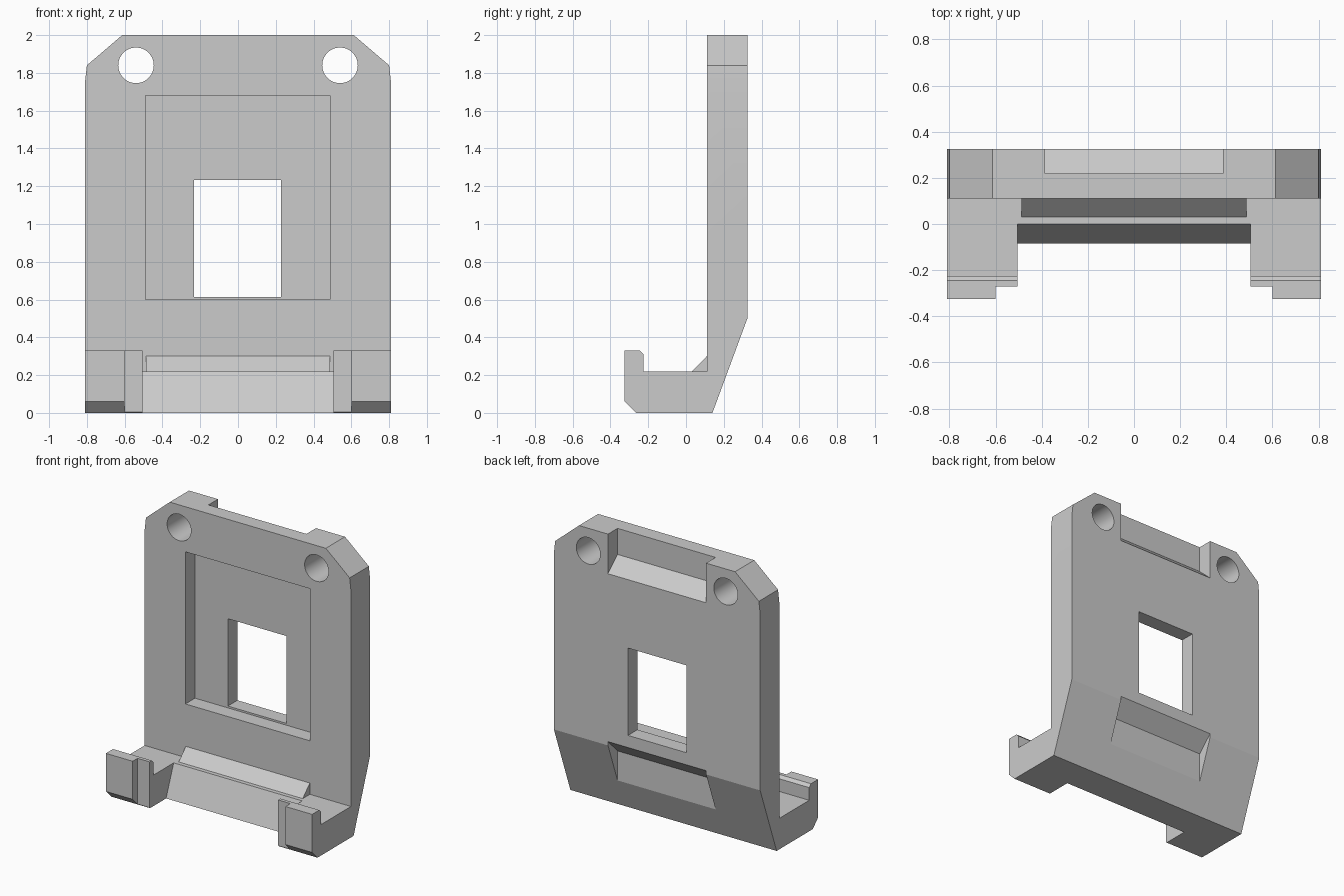
import bpy
import bmesh
from math import cos, sin, tau

cube = bpy.data.objects.get("Cube")
if cube:
    bpy.data.objects.remove(cube, do_unlink=True)

grey = bpy.data.materials.new("plain grey")
grey.use_nodes = True
grey.diffuse_color = (0.6, 0.6, 0.6, 1)
grey.node_tree.nodes["Principled BSDF"].inputs["Base Color"].default_value = (0.6, 0.6, 0.6, 1)


def prism(name, profile, axis, start, end):
    """Extrude a closed profile: (y, z) along x, or (x, z) along y."""
    place = {"x": lambda p, d: (d, p[0], p[1]),
             "y": lambda p, d: (p[0], d, p[1])}[axis]
    bm = bmesh.new()
    face = bm.faces.new([bm.verts.new(place(p, start)) for p in profile])
    new = bmesh.ops.extrude_face_region(bm, geom=[face])["geom"]
    shift = place((0, 0), end - start)
    bmesh.ops.translate(bm, vec=shift, verts=[v for v in new if isinstance(v, bmesh.types.BMVert)])
    bmesh.ops.recalc_face_normals(bm, faces=bm.faces)
    mesh = bpy.data.meshes.new(name)
    bm.to_mesh(mesh)
    bm.free()
    mesh.materials.append(grey)
    obj = bpy.data.objects.new(name, mesh)
    bpy.context.collection.objects.link(obj)
    return obj


def rect(x0, x1, z0, z1):
    return [(x0, z0), (x1, z0), (x1, z1), (x0, z1)]


def combine(tool, operation="DIFFERENCE"):
    """Apply a boolean to the bracket and drop the helper."""
    tool.hide_render = True
    mod = bracket.modifiers.new(tool.name, "BOOLEAN")
    mod.object, mod.operation, mod.solver = tool, operation, "EXACT"
    bpy.ops.object.modifier_apply(modifier=mod.name)
    bpy.data.objects.remove(tool, do_unlink=True)


# Body: upright plate, sloped heel and hooked foot
bracket = prism("bracket", [
    (-0.325, 0.06), (-0.265, 0), (0.14, 0), (0.325, 0.5), (0.325, 2), (0.11, 2),
    (0.11, 0.22), (-0.225, 0.22), (-0.225, 0.31), (-0.245, 0.33), (-0.325, 0.33)],
    "x", -0.81, 0.81)
bpy.context.view_layer.objects.active = bracket
bracket.select_set(True)

# Clipped upper corners
half = [(0.81, -0.1), (0.81, 1.75), (0.8, 1.84), (0.613, 2), (0.613, 2.1)]
outline = half + [(-x, z) for x, z in reversed(half)]
combine(prism("outline", outline, "y", -1, 1), "INTERSECT")

# Open gap between the two hooks, with a sloped lip
combine(prism("foot_gap", [(-0.6, -0.1), (-0.124, -0.1), (0, 0.22), (0, 0.5), (-0.6, 0.5)],
              "x", -0.505, 0.505))
# Step on the hook fronts
combine(prism("hook_step", rect(-0.6, 0.6, -0.1, 0.5), "y", -0.6, -0.27))

# Small sloped fillet where foot meets plate
combine(prism("fillet", [(0.03, 0.2), (0.03, 0.22), (0.11, 0.3), (0.15, 0.3), (0.15, 0.2)],
              "x", -0.487, 0.487), "UNION")

# Front recess and through window
combine(prism("recess", rect(-0.49, 0.487, 0.6, 1.68), "y", 0, 0.218))
combine(prism("window", rect(-0.232, 0.228, 0.613, 1.233), "y", 0, 0.6))

# Rear notches: sloped floor at the top, sloped ceiling at the heel
combine(prism("top_notch", [(0.218, 2.1), (0.218, 1.815), (0.418, 1.635), (0.418, 2.1)],
              "x", -0.385, 0.385))
combine(prism("heel_notch", [(0.218, 0.1), (0.218, 0.42), (0.418, 0.62), (0.418, 0.1)],
              "x", -0.385, 0.385))

# Mounting holes
for side in (-1, 1):
    ring = [(side * 0.54 + 0.094 * cos(tau * i / 48), 1.84 + 0.094 * sin(tau * i / 48))
            for i in range(48)]
    combine(prism("hole", ring, "y", -0.5, 0.8))

bpy.ops.object.shade_smooth_by_angle(angle=0.3)
